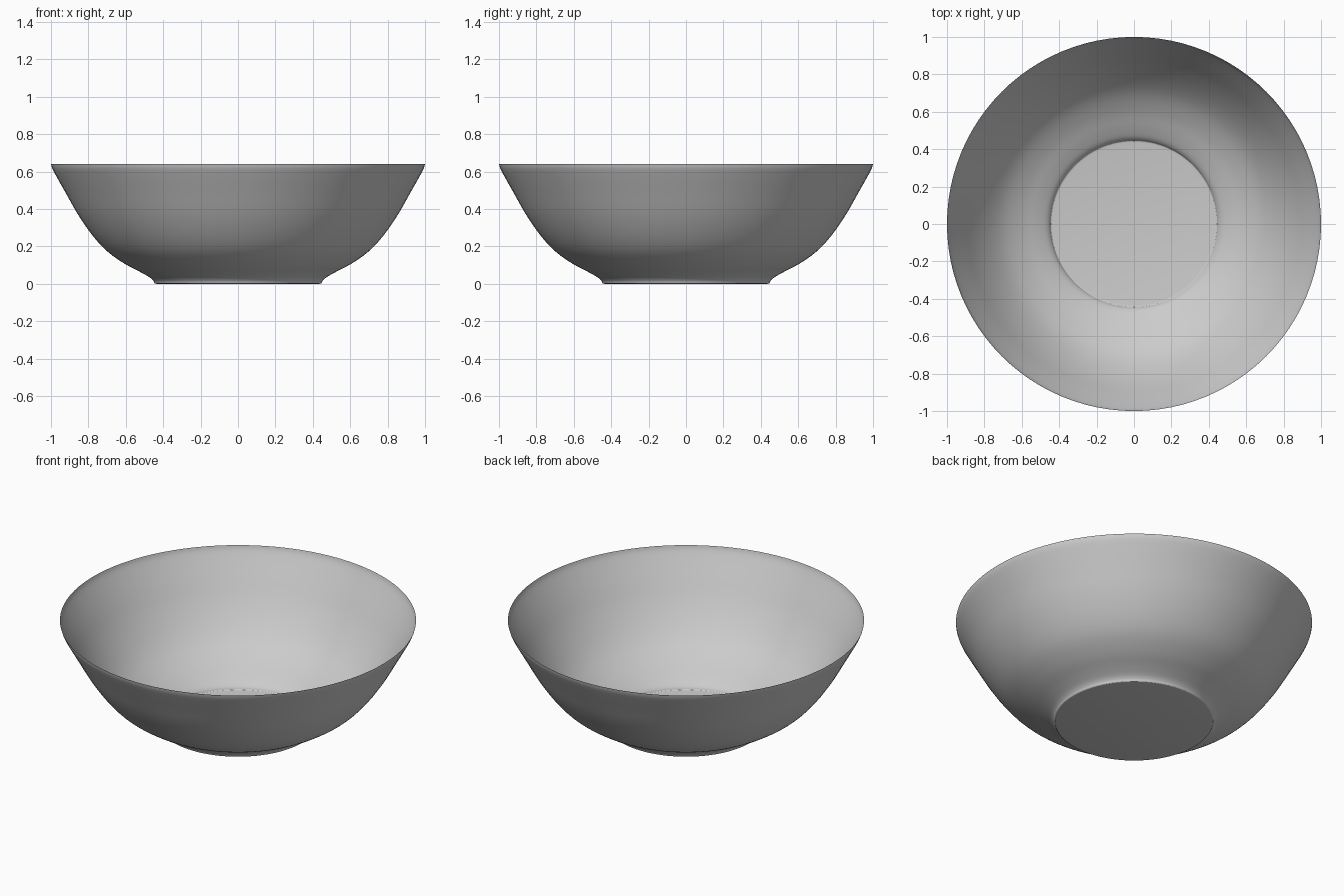
import bpy, bmesh, math
from mathutils import Vector

if "Cube" in bpy.data.objects:
    bpy.data.objects.remove(bpy.data.objects["Cube"])

SEGMENTS = 96
STEPS = 5

# Profile (radius, height) from the foot edge up to the rim
profile = [(0.433, 0.0), (0.445, 0.003), (0.453, 0.017), (0.473, 0.035),
           (0.52, 0.062), (0.60, 0.104), (0.68, 0.158), (0.74, 0.214),
           (0.80, 0.288), (0.86, 0.378), (0.92, 0.484), (0.97, 0.573),
           (0.992, 0.615), (1.0, 0.64)]


def smooth(points, steps):
    """Catmull-Rom curve through the points."""
    p = [Vector(q) for q in points]
    p = [2 * p[0] - p[1]] + p + [2 * p[-1] - p[-2]]
    out = []
    for a, b, c, d in zip(p, p[1:], p[2:], p[3:]):
        for i in range(steps):
            t = i / steps
            out.append(0.5 * (2 * b + (c - a) * t + (2 * a - 5 * b + 4 * c - d) * t**2
                              + (3 * b - a - 3 * c + d) * t**3))
    return out + [p[-2]]


bm = bmesh.new()

# Thin bowl wall, turned around z
rings = []
for r, z in smooth(profile, STEPS):
    rings.append([bm.verts.new((r * math.cos(2 * math.pi * i / SEGMENTS),
                                r * math.sin(2 * math.pi * i / SEGMENTS), z))
                  for i in range(SEGMENTS)])
for low, high in zip(rings, rings[1:]):
    for i in range(SEGMENTS):
        j = (i + 1) % SEGMENTS
        bm.faces.new((low[i], low[j], high[j], high[i]))

# Flat base disc
bm.faces.new(rings[0][::-1])

mesh = bpy.data.meshes.new("bowl")
bm.to_mesh(mesh)
bm.free()
bowl = bpy.data.objects.new("bowl", mesh)
bpy.context.collection.objects.link(bowl)
bpy.context.view_layer.objects.active = bowl
bowl.select_set(True)
bpy.ops.object.shade_smooth_by_angle(angle=math.radians(12))
